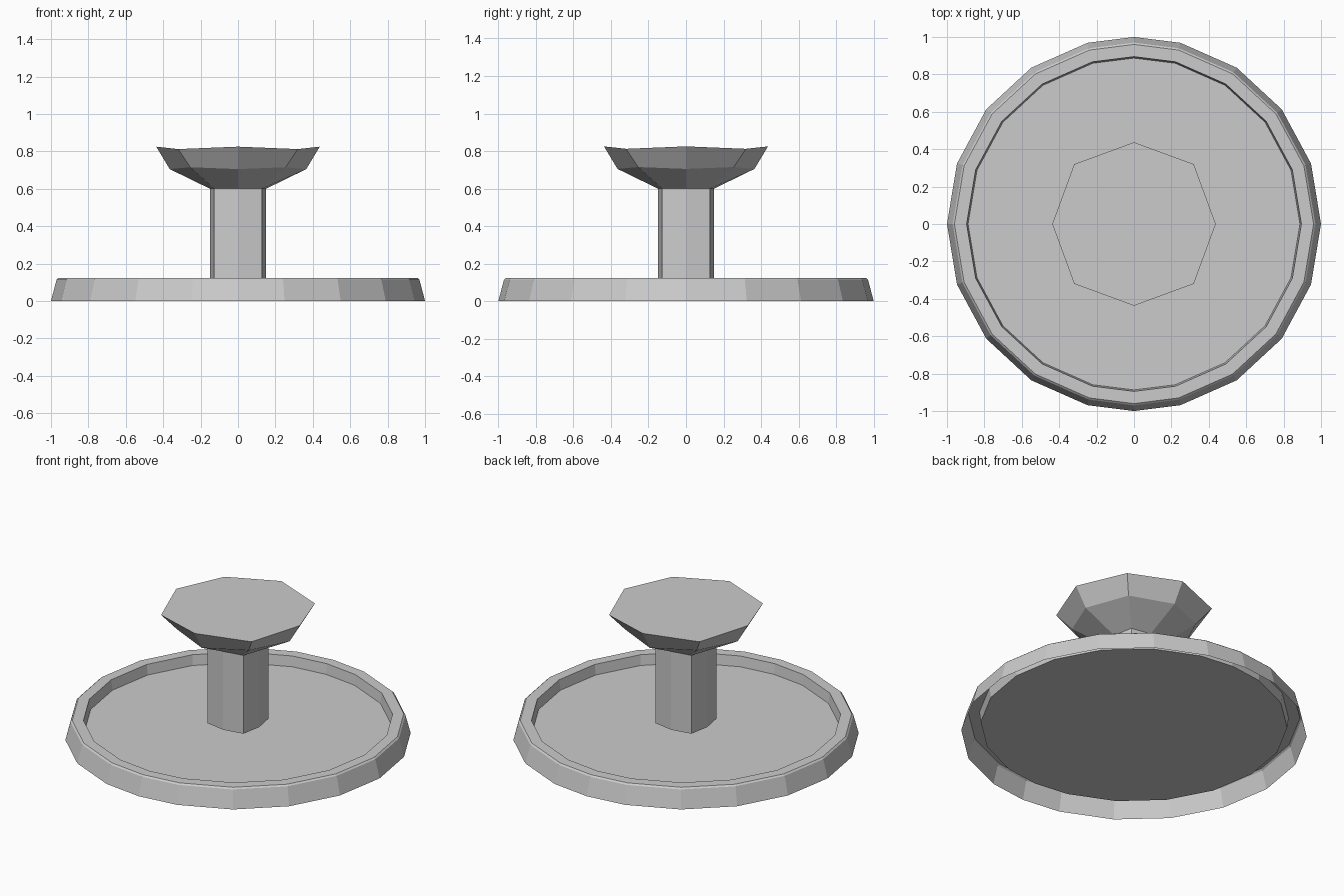
import bpy
import bmesh
from math import cos, sin, radians, pi

cube = bpy.data.objects.get("Cube")
if cube:
    bpy.data.objects.remove(cube, do_unlink=True)

# Single matte grey
grey = bpy.data.materials.new("light_grey")
grey.use_nodes = True
colour = (0.6, 0.6, 0.6, 1)
grey.diffuse_color = colour
grey.node_tree.nodes["Principled BSDF"].inputs["Base Color"].default_value = colour


def loft(name, rings, cap_start=False, cap_end=False):
    """Bridge a stack of equal rings of points into one flat-shaded object."""
    bm = bmesh.new()
    loops = [[bm.verts.new(p) for p in ring] for ring in rings]
    n = len(loops[0])
    for a, b in zip(loops, loops[1:]):
        for i in range(n):
            j = (i + 1) % n
            bm.faces.new((a[i], a[j], b[j], b[i]))
    if cap_start:
        bm.faces.new(loops[0][::-1])
    if cap_end:
        bm.faces.new(loops[-1])
    mesh = bpy.data.meshes.new(name)
    bm.to_mesh(mesh)
    bm.free()
    mesh.materials.append(grey)
    obj = bpy.data.objects.new(name, mesh)
    bpy.context.collection.objects.link(obj)
    return obj


def octagon(axis, diagonal, z_axis, z_diagonal):
    """Eight-sided ring whose axis and diagonal corners differ."""
    ring = []
    for i in range(8):
        a = i * pi / 4
        r, z = (diagonal, z_diagonal) if i % 2 else (axis, z_axis)
        ring.append((r * cos(a), r * sin(a), z))
    return ring


# Round tray: open underneath, sloped wall, rounded lip and sunken floor
step = 18.9
quarter = [i * step for i in range(5)]
half = quarter + [90] + [180 - a for a in reversed(quarter)]
angles = half + [a + 180 for a in half[1:-1][::1]]
tray_profile = [(1, 0), (0.97, 0.114), (0.96, 0.123), (0.895, 0.123), (0.887, 0.058)]
loft("tray", [[(r * cos(radians(a)), r * sin(radians(a)), z) for a in angles]
              for r, z in tray_profile], cap_end=True)

# Central post
loft("post", [octagon(0.15, 0.18, z, z) for z in (0.1, 0.6)], True, True)

# Flared knob on the post
loft("knob", [octagon(0.15, 0.18, 0.6, 0.6),
              octagon(0.365, 0.36, 0.705, 0.715),
              octagon(0.437, 0.452, 0.825, 0.812)], True, True)
